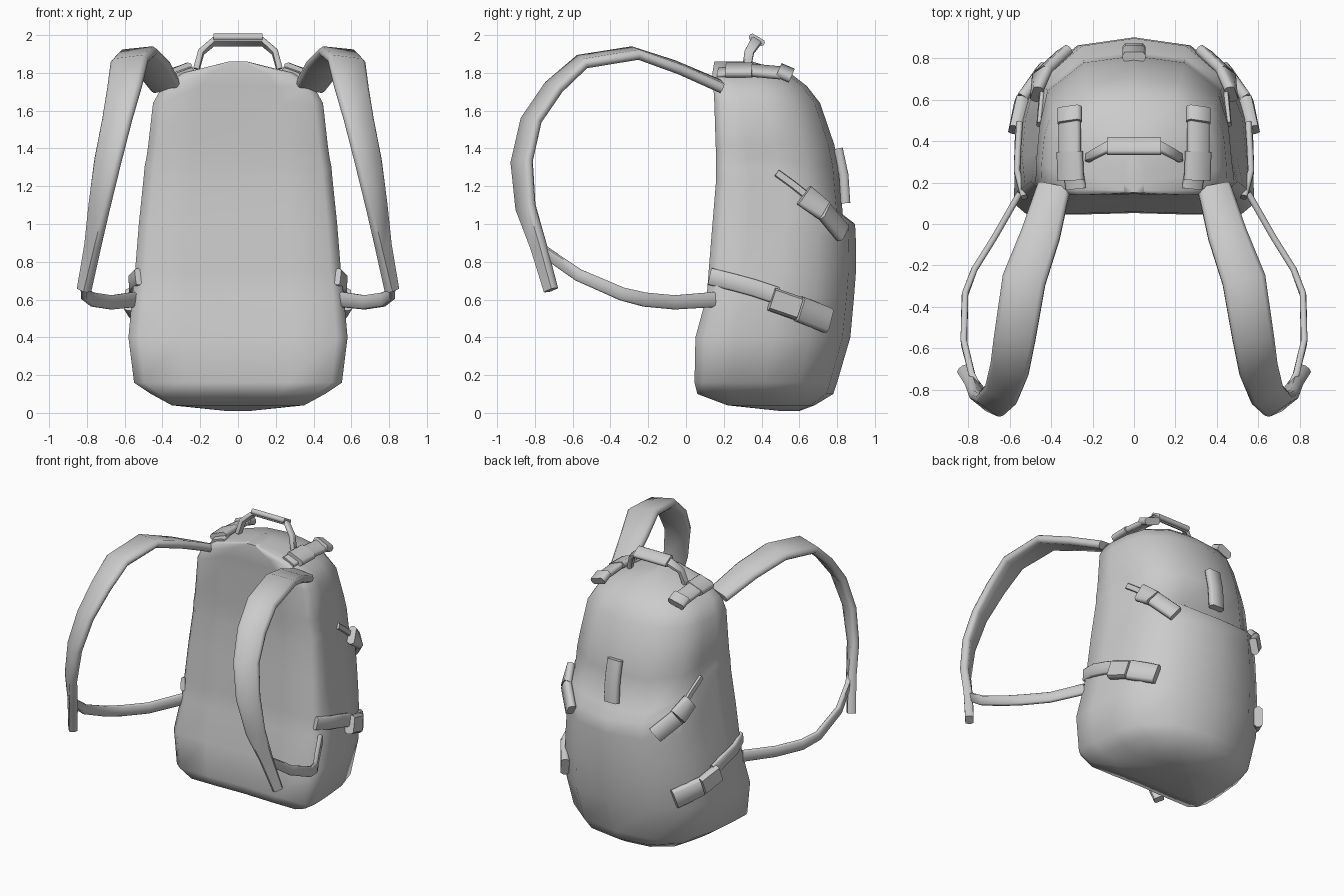
import bpy, bmesh, math
from mathutils import Vector
from mathutils.bvhtree import BVHTree

cube = bpy.data.objects.get("Cube")
if cube:
    bpy.data.objects.remove(cube)

grey = bpy.data.materials.new("light_grey")
grey.use_nodes = True
grey.diffuse_color = (0.6, 0.6, 0.6, 1)
grey.node_tree.nodes["Principled BSDF"].inputs["Base Color"].default_value = (0.6, 0.6, 0.6, 1)


def loft(name, rings, mirror=False, angle=55):
    """Skin a list of closed rings, cap both ends and shade smooth."""
    bm = bmesh.new()
    rows = [[bm.verts.new(p) for p in ring] for ring in rings]
    n = len(rows[0])
    for a, b in zip(rows, rows[1:]):
        for i in range(n):
            j = (i + 1) % n
            bm.faces.new((a[i], a[j], b[j], b[i]))
    bm.faces.new(rows[0][::-1])
    bm.faces.new(rows[-1])
    bmesh.ops.recalc_face_normals(bm, faces=bm.faces)
    tree = BVHTree.FromBMesh(bm)
    mesh = bpy.data.meshes.new(name)
    bm.to_mesh(mesh)
    bm.free()
    mesh.materials.append(grey)
    obj = bpy.data.objects.new(name, mesh)
    bpy.context.collection.objects.link(obj)
    bpy.ops.object.select_all(action='DESELECT')
    obj.select_set(True)
    bpy.context.view_layer.objects.active = obj
    bpy.ops.object.shade_smooth_by_angle(angle=math.radians(angle))
    if mirror:
        obj.modifiers.new("Mirror", 'MIRROR').use_mirror_merge = False
    return tree


STRAP = [(-.5, -.2), (-.4, -.5), (.4, -.5), (.5, -.2), (.5, .2), (.4, .5), (-.4, .5), (-.5, .2)]


def ribbon(name, pts, widths, thick, across, across_end=None, mirror=True):
    """Flat strap along a path; its width direction turns from across to across_end."""
    pts = [Vector(p) for p in pts]
    start, end = Vector(across), Vector(across_end or across)
    last = len(pts) - 1
    if not isinstance(widths, (list, tuple)):
        widths = [widths] * len(pts)
    rings = []
    for i, p in enumerate(pts):
        t = (pts[min(i + 1, last)] - pts[max(i - 1, 0)]).normalized()
        n = t.cross(start.lerp(end, i / last)).normalized()
        a = n.cross(t)
        rings.append([p + a * u * widths[i] + n * v * thick for u, v in STRAP])
    loft(name, rings, mirror)


# Body: D-shaped sections with height, half width, front y, rear y, side lift
SECTIONS = [
    (.01, .06, .50, .60, 0), (.04, .35, .22, .68, 0), (.10, .46, .06, .78, 0),
    (.16, .55, .045, .80, 0), (.40, .58, .05, .87, 0), (.62, .56, .11, .89, 0),
    (.75, .545, .12, .90, 0), (.90, .525, .14, .90, .1), (1.0, .50, .16, .895, .24),
    (1.05, .495, .16, .83, .25), (1.3, .485, .16, .81, .05), (1.42, .475, .157, .785, 0),
    (1.64, .45, .15, .71, 0), (1.73, .40, .145, .64, 0), (1.80, .29, .14, .55, 0),
    (1.86, .05, .15, .35, 0)]
HALF = [(.5, 0), (.9, 0), (1, .06), (.99, .25), (.96, .5), (.86, .74), (.5, .95)]
OUTLINE = [(0, .01)] + HALF + [(0, 1)] + [(-x, t) for x, t in reversed(HALF)]


def section(z, w, front, rear, lift):
    ring = []
    for x, t in OUTLINE:
        pinch = .95 if lift and .2 < t < .6 else 1
        ring.append((x * w * pinch, front + t * (rear - front), z + lift * min(1, (1 - t) / .55)))
    return ring


body = loft("pack_body", [section(*s) for s in SECTIONS], angle=70)


def on_side(y, z, lift=.01):
    """Point on the left flank of the body, raised a little."""
    hit, normal, _, _ = body.ray_cast(Vector((2, y, z)), Vector((-1, 0, 0)))
    return hit + normal * lift, normal


def flank_piece(name, path, width, thick, lift):
    """Strap or buckle lying on the flank along a (y, z) path."""
    hits = [on_side(y, z, lift) for y, z in path]
    pts = [h[0] for h in hits]
    run = pts[-1] - pts[0]
    ribbon(name, pts, width, thick, hits[0][1].cross(run), hits[-1][1].cross(run))


# Padded shoulder straps
ribbon("shoulder_straps",
       [(.385, .18, 1.73), (.45, -.05, 1.83), (.53, -.27, 1.905), (.575, -.55, 1.86),
        (.60, -.70, 1.725), (.64, -.82, 1.55), (.69, -.87, 1.33), (.735, -.85, 1.09),
        (.77, -.78, .88), (.815, -.715, .65)],
       [.16, .19, .21, .20, .19, .17, .16, .13, .09, .07], .055,
       (1, .1, -.15), (.6, .7, .1))

# Thin adjuster straps joining the shoulder straps to the base
ribbon("adjuster_straps",
       [(.55, .15, .60), (.67, -.06, .585), (.77, -.22, .60), (.815, -.34, .63),
        (.82, -.57, .73), (.78, -.73, .84), (.745, -.80, .90)],
       [.08, .075, .075, .07, .065, .06, .05], .03, (0, 0, 1))

# Carry handle: legs and grip
leg = [(.22, .32, 1.82), (.195, .335, 1.91), (.13, .37, 1.965)]
ribbon("carry_handle", [(-x, y, z) for x, y, z in leg] + leg[::-1],
       [.045, .05, .06, .06, .05, .045], .03, (0, .8, -.5), mirror=False)
ribbon("handle_grip", [(-.13, .375, 1.975), (.13, .375, 1.975)], .09, .035,
       (0, .85, -.5), mirror=False)

# Buckles on the lid
ribbon("lid_straps", [(.28, .17, 1.80), (.30, .30, 1.815)], .10, .03, (1, 0, -.35))
ribbon("lid_buckles", [(.305, .21, 1.815), (.31, .35, 1.815)], .13, .045, (1, 0, -.4))
ribbon("lid_clasps", [(.31, .34, 1.815), (.31, .50, 1.80)], .11, .04, (1, 0, -.4))
ribbon("lid_strap_ends", [(.31, .49, 1.815), (.31, .56, 1.785)], .12, .05, (1, 0, -.4))

# Compression straps and buckles on the flanks
flank_piece("lower_side_straps", [(.14, .72), (.25, .69), (.36, .66), (.48, .62)], .09, .03, .015)
flank_piece("lower_buckles", [(.45, .60), (.59, .55)], .125, .06, .03)
flank_piece("lower_clasps", [(.59, .55), (.73, .49)], .135, .055, .03)
flank_piece("upper_side_straps", [(.48, 1.27), (.56, 1.21), (.65, 1.14)], .04, .02, .005)
flank_piece("upper_buckles", [(.62, 1.15), (.71, 1.07)], .12, .05, .025)
flank_piece("upper_clasps", [(.71, 1.07), (.81, .95)], .11, .05, .025)

# Loop tab on the rear
ribbon("rear_tab", [(0, .805, 1.40), (0, .835, 1.26), (0, .845, 1.11)], .11, .05,
       (1, 0, 0), mirror=False)
